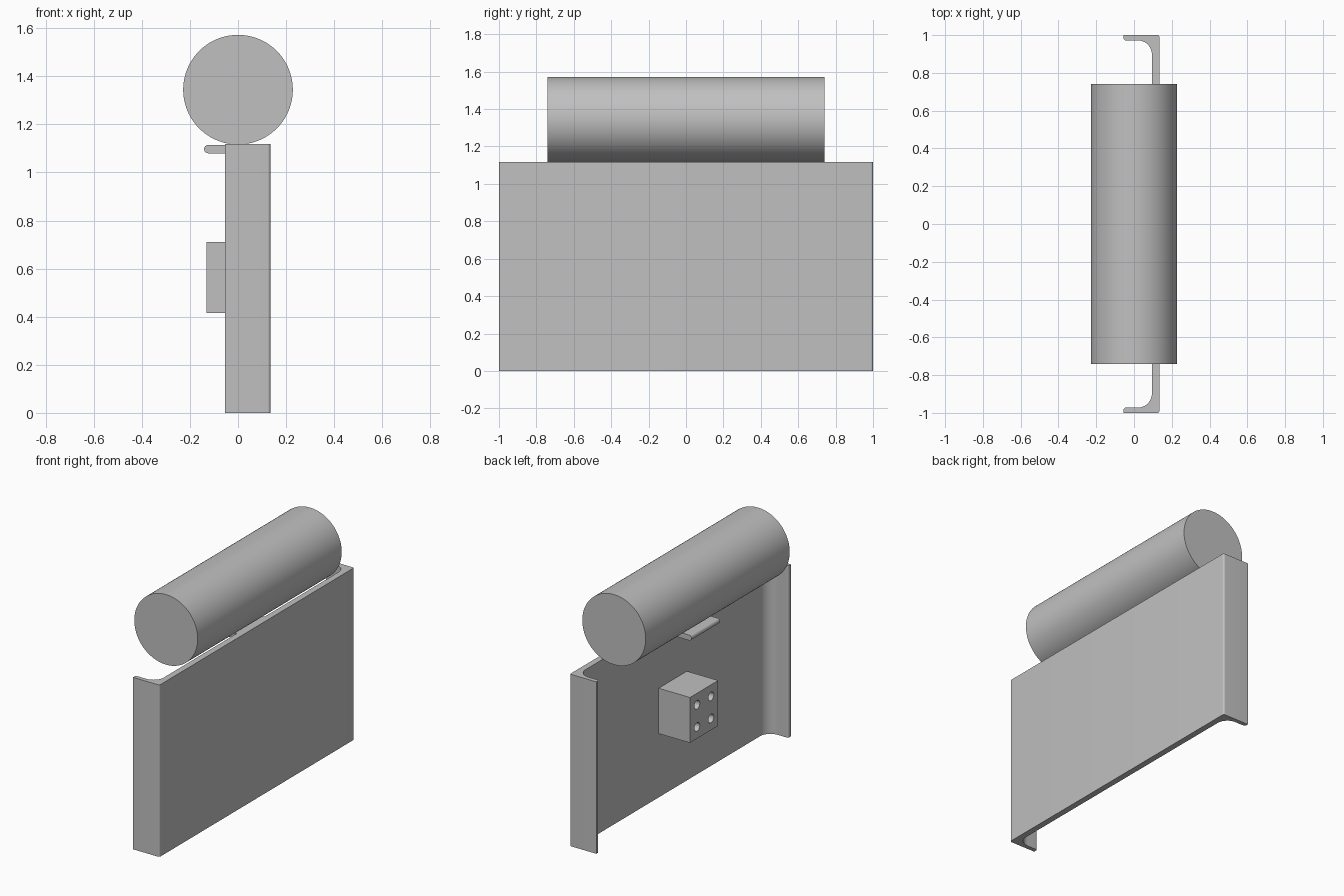
import bpy, bmesh, math
from mathutils import Matrix, Vector

cube = bpy.data.objects.get("Cube")
if cube:
    bpy.data.objects.remove(cube, do_unlink=True)

# Single plain grey
grey = bpy.data.materials.new("plain_grey")
grey.use_nodes = True
colour = (0.53, 0.53, 0.53, 1)
grey.diffuse_color = colour
grey.node_tree.nodes["Principled BSDF"].inputs["Base Color"].default_value = colour


def finish(bm, name):
    bmesh.ops.recalc_face_normals(bm, faces=bm.faces)
    mesh = bpy.data.meshes.new(name)
    bm.to_mesh(mesh)
    bm.free()
    mesh.materials.append(grey)
    obj = bpy.data.objects.new(name, mesh)
    bpy.context.collection.objects.link(obj)
    return obj


def smooth(obj):
    obj.data.shade_smooth()
    obj.data.set_sharp_from_angle(angle=math.radians(30))


def extrude(points, direction, name):
    bm = bmesh.new()
    face = bm.faces.new([bm.verts.new(p) for p in points])
    out = bmesh.ops.extrude_face_region(bm, geom=[face])
    verts = [v for v in out["geom"] if isinstance(v, bmesh.types.BMVert)]
    bmesh.ops.translate(bm, verts=verts, vec=direction)
    obj = finish(bm, name)
    smooth(obj)
    return obj


def arc(cx, cy, r, start, end, steps=8):
    angles = [math.radians(start + (end - start) * i / steps) for i in range(steps + 1)]
    return [(cx + r * math.cos(a), cy + r * math.sin(a)) for a in angles]


def cylinder(bm, radius, depth, matrix, segments):
    bmesh.ops.create_cone(bm, cap_ends=True, segments=segments, radius1=radius,
                          radius2=radius, depth=depth, matrix=matrix)


# Channel panel: half profile with rounded corners, mirrored in y
HEIGHT, TIP, INNER, OUTER = 1.118, -0.055, 0.095, 0.135
R, FLANGE, FILLET = 0.012, 0.972, 0.075
half = [(INNER, 0)]
half += arc(INNER - FILLET, FLANGE - FILLET, FILLET, 0, 90, 12)
half += arc(TIP + R, FLANGE + R, R, 270, 180)
half += [(TIP, 1)]
half += arc(OUTER - R, 1 - R, R, 90, 0)
half += [(OUTER, 0)]
profile = half + [(x, -y) for x, y in reversed(half[1:-1])]
extrude([(x, y, 0) for x, y in profile], (0, 0, HEIGHT), "channel_panel")

# Large roller resting above the panel
bm = bmesh.new()
RADIUS = 0.228
lay = Matrix.Translation((0, 0, HEIGHT + RADIUS - 0.002)) @ Matrix.Rotation(math.pi / 2, 4, "X")
cylinder(bm, RADIUS, 1.48, lay, 96)
smooth(finish(bm, "roller"))

# Small shelf tab with a rounded nose
W, T = 0.145, 0.0175
nose = arc(-0.141 + T, 1.097, T, 90, 270, 16)
tab = nose + [(INNER, 1.097 - T), (INNER, 1.097 + T)]
extrude([(x, -W, z) for x, z in tab], (0, 2 * W, 0), "shelf_tab")

# Mounting block with four blind holes
MID, FRONT = 0.5625, -0.13
bm = bmesh.new()
size = Vector((INNER - FRONT, 2 * W, 0.295))
bmesh.ops.create_cube(bm, size=1, matrix=Matrix.Translation(((INNER + FRONT) / 2, 0, MID))
                      @ Matrix.Diagonal(size).to_4x4())
block = finish(bm, "mounting_block")

bm = bmesh.new()
for y in (-0.072, 0.072):
    for z in (-0.072, 0.072):
        place = Matrix.Translation((FRONT, y, MID + z)) @ Matrix.Rotation(math.pi / 2, 4, "Y")
        cylinder(bm, 0.028, 0.2, place, 32)
cutter = finish(bm, "hole_cutter")
cutter.hide_render = True

mod = block.modifiers.new("holes", "BOOLEAN")
mod.operation = "DIFFERENCE"
mod.solver = "EXACT"
mod.object = cutter
bpy.context.view_layer.objects.active = block
bpy.ops.object.modifier_apply(modifier=mod.name)
bpy.data.objects.remove(cutter, do_unlink=True)
smooth(block)
